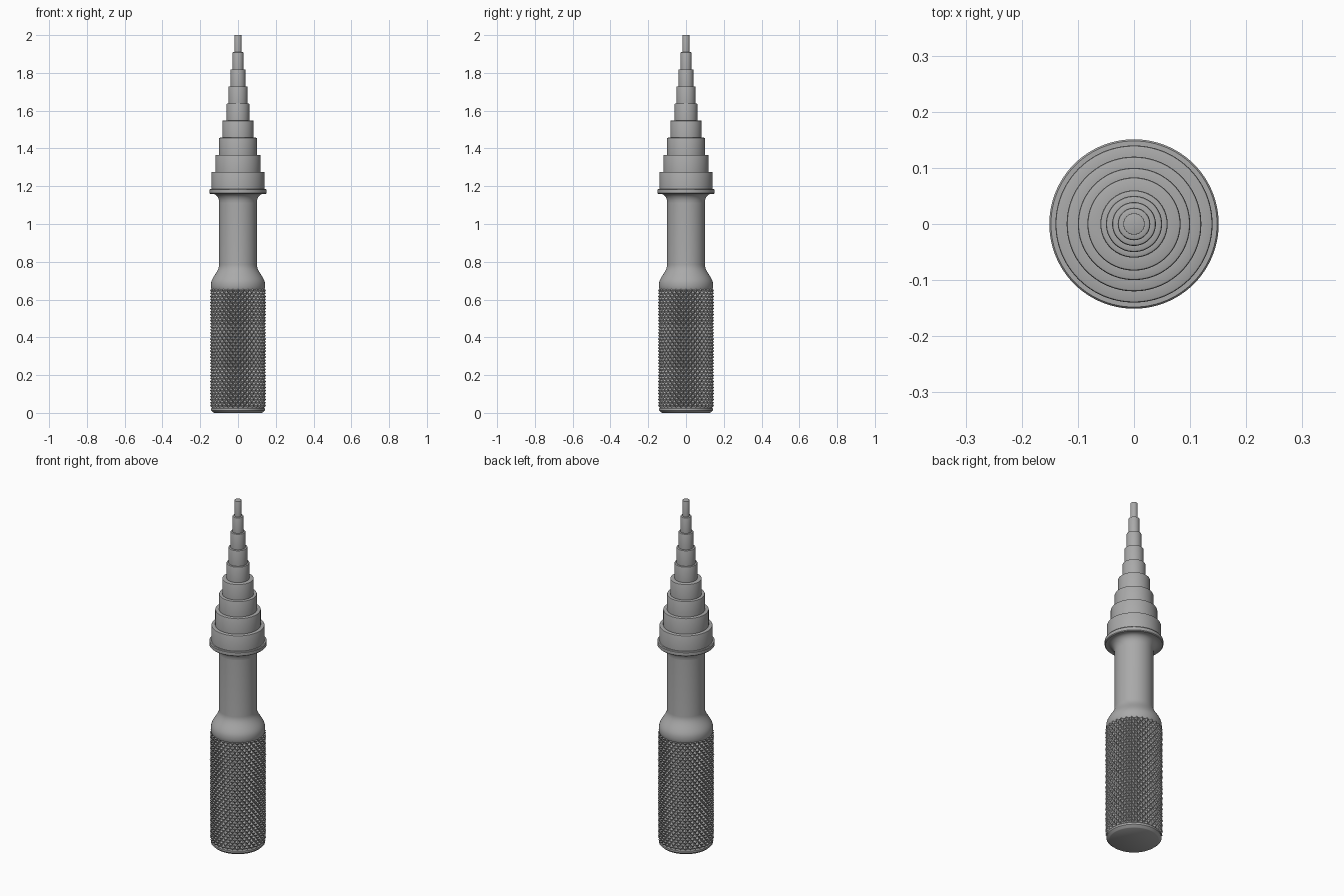
import bpy, bmesh, math

old = bpy.data.objects.get("Cube")
if old:
    bpy.data.objects.remove(old, do_unlink=True)

steel = bpy.data.materials.new("steel_grey")
steel.use_nodes = True
colour = (0.4, 0.4, 0.4, 1)
steel.diffuse_color = colour
steel.node_tree.nodes["Principled BSDF"].inputs["Base Color"].default_value = colour


def finish(name, bm, smooth):
    bmesh.ops.recalc_face_normals(bm, faces=bm.faces[:])
    mesh = bpy.data.meshes.new(name)
    bm.to_mesh(mesh)
    bm.free()
    mesh.materials.append(steel)
    obj = bpy.data.objects.new(name, mesh)
    bpy.context.collection.objects.link(obj)
    if smooth:
        bpy.ops.object.select_all(action="DESELECT")
        obj.select_set(True)
        bpy.context.view_layer.objects.active = obj
        bpy.ops.object.shade_smooth_by_angle(angle=math.radians(35))
    return obj


def ring(bm, radius, z, count):
    return [bm.verts.new((radius * math.cos(math.tau * i / count),
                          radius * math.sin(math.tau * i / count), z)) for i in range(count)]


def lathe(name, profile, count=96):
    bm = bmesh.new()
    rings = [ring(bm, r, z, count) for r, z in profile]
    for a, b in zip(rings, rings[1:]):
        for i in range(count):
            j = (i + 1) % count
            bm.faces.new((a[i], a[j], b[j], b[i]))
    bm.faces.new(rings[0])
    bm.faces.new(rings[-1])
    return finish(name, bm, True)


def ease(r0, z0, r1, z1, n=10):
    # S-shaped blend between two radii
    return [(r0 + (r1 - r0) * (1 - math.cos(math.pi * k / n)) / 2,
             z0 + (z1 - z0) * k / n) for k in range(n + 1)]


# Stepped tip: each step is a cylinder with a softened upper edge
radii = [0.14, 0.12, 0.1, 0.083, 0.06, 0.05, 0.039, 0.029, 0.019]
base, rise = 1.185, 0.0906
tip = [(0.143, base)]
for k, r in enumerate(radii):
    z0, z1 = base + k * rise, base + (k + 1) * rise
    soft = 0.004 if k < len(radii) - 1 else 0.001
    tip += [(r, z0), (r, z1 - soft), (r - soft * 0.3, z1 - soft * 0.3), (r - soft, z1)]
lathe("stepped_tip", tip)

# Collar under the tip with a concave fillet into the shaft
fillet = [(0.1 + 0.035 * (1 - math.cos(a)), 1.115 + 0.045 * math.sin(a))
          for a in (math.pi / 2 * k / 8 for k in range(9))]
lathe("collar", fillet + [(0.147, 1.16), (0.151, 1.164), (0.151, 1.182), (0.148, 1.186)])

# Shaft flaring out to the grip
lathe("shaft", [(0.138, 0.65), (0.143, 0.66), (0.143, 0.675)]
      + ease(0.143, 0.68, 0.1, 0.785) + [(0.1, 1.12)])

# Bottom cap
lathe("end_cap", [(0.127, 0), (0.13, 0.002), (0.142, 0.013), (0.142, 0.024), (0.136, 0.03)])

# Knurled grip: raised pyramids between crossing diagonal grooves
bm = bmesh.new()
around, rows = 64, 40
low, high, bottom, top = 0.134, 0.149, 0.022, 0.665
grid = []
for j in range(rows + 1):
    z = bottom + (top - bottom) * j / rows
    line = []
    for i in range(around):
        r = high if (i + j) % 2 and 0 < j < rows else low
        a = math.tau * i / around
        line.append(bm.verts.new((r * math.cos(a), r * math.sin(a), z)))
    grid.append(line)
for j in range(rows):
    for i in range(around):
        k = (i + 1) % around
        a, b, c, d = grid[j][i], grid[j][k], grid[j + 1][k], grid[j + 1][i]
        if (i + j) % 2 == 0:
            bm.faces.new((a, b, c))
            bm.faces.new((a, c, d))
        else:
            bm.faces.new((a, b, d))
            bm.faces.new((b, c, d))
bm.faces.new(grid[0])
bm.faces.new(grid[-1])
finish("knurled_grip", bm, False)
